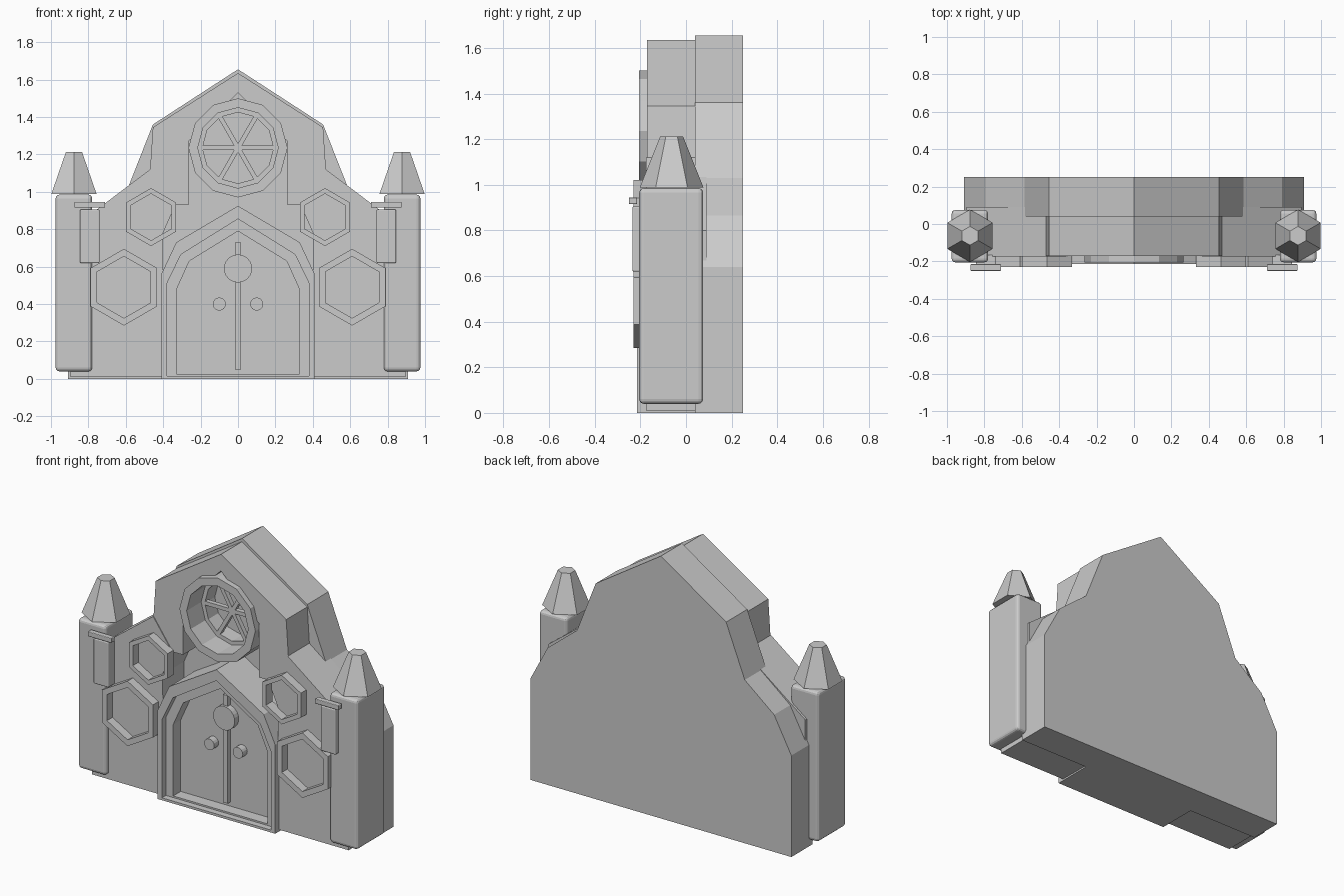
import bpy, bmesh, math

if "Cube" in bpy.data.objects:
    bpy.data.objects.remove(bpy.data.objects["Cube"])


def finish(name, bm):
    bmesh.ops.recalc_face_normals(bm, faces=bm.faces)
    me = bpy.data.meshes.new(name)
    bm.to_mesh(me)
    bm.free()
    ob = bpy.data.objects.new(name, me)
    bpy.context.collection.objects.link(ob)
    return ob


def sym(half):
    """Mirror a half profile listed from bottom to apex."""
    return half + [(-x, z) for x, z in reversed(half) if abs(x) > 1e-6]


def ngon(n, r, cx, cz):
    return [(cx + r * math.sin(math.tau * i / n), cz + r * math.cos(math.tau * i / n)) for i in range(n)]


def prism(name, pts, y0, y1):
    bm = bmesh.new()
    a = [bm.verts.new((x, y0, z)) for x, z in pts]
    b = [bm.verts.new((x, y1, z)) for x, z in pts]
    bm.faces.new(a)
    bm.faces.new(b)
    for i in range(len(a)):
        j = (i + 1) % len(a)
        bm.faces.new((a[i], a[j], b[j], b[i]))
    return finish(name, bm)


def frame(name, outer, inner, y0, y1):
    """Extruded ring between two outlines with equal point counts."""
    bm = bmesh.new()
    loops = [[bm.verts.new((x, y, z)) for x, z in p]
             for p, y in ((outer, y0), (inner, y0), (inner, y1), (outer, y1))]
    for k in range(4):
        a, b = loops[k], loops[(k + 1) % 4]
        for i in range(len(a)):
            j = (i + 1) % len(a)
            bm.faces.new((a[i], a[j], b[j], b[i]))
    return finish(name, bm)


def box(name, x0, x1, y0, y1, z0, z1, bevel=0):
    x0, x1 = min(x0, x1), max(x0, x1)
    ob = prism(name, [(x0, z0), (x1, z0), (x1, z1), (x0, z1)], y0, y1)
    if bevel:
        m = ob.modifiers.new("bevel", 'BEVEL')
        m.width, m.segments = bevel, 3
    return ob


# Back slab
prism("back_slab", sym([(.91, 0), (.91, .64), (.79, .865), (.585, 1.03), (.455, 1.36), (0, 1.655)]), .04, .25)

# Upper gable with open pointed arch
outer = [(.34, .93), (.47, 1.12), (.455, 1.345), (0, 1.635)]
inner = [(-.265, .93), (-.265, 1.27), (0, 1.53), (.265, 1.27), (.265, .93)]
prism("upper_gable", sym(outer) + inner, -.17, .05)

# Round window: outer ring, inner rim, spokes
C = 1.235
frame("window_ring", ngon(12, .265, 0, C), ngon(12, .215, 0, C), -.205, .045)
frame("window_rim", ngon(12, .216, 0, C), ngon(12, .19, 0, C), -.06, .045)
for k in range(3):
    a = math.radians(60 * k)
    c, s = math.cos(a), math.sin(a)
    pts = [(u * c - v * s, C + u * s + v * c)
           for u, v in ((-.2, -.012), (.2, -.012), (.2, .012), (-.2, .012))]
    prism("window_spoke", pts, -.06, -.03)

# Doorway: outer arch, stepped inner arch, door panel
arch0 = sym([(.41, 0), (.41, .56), (.33, .73), (0, .925)])
arch1 = sym([(.38, .015), (.38, .51), (.305, .665), (0, .855)])
arch2 = sym([(.33, .025), (.33, .475), (.26, .63), (0, .79)])
frame("door_arch", arch0, arch1, -.215, .045)
frame("door_inner_arch", arch1, arch2, -.175, .04)
prism("door_panel", arch2, -.10, .045)
box("door_bar", -.016, .016, -.125, -.09, .05, .73)
prism("door_disc", ngon(24, .075, 0, .59), -.14, -.09)

for s in (-1, 1):
    # Door knob
    prism("door_knob", ngon(16, .035, s * .1, .4), -.145, -.09)
    # Side wall
    wall = [(.39, .01), (.895, .01), (.895, .80), (.47, 1.12), (.335, .93), (.405, .77)]
    prism("side_wall", [(s * x, z) for x, z in wall], -.175, .09)
    # Hexagonal windows
    frame("large_hex_window", ngon(6, .205, s * .61, .49), ngon(6, .165, s * .61, .49), -.23, -.165)
    frame("small_hex_window", ngon(6, .155, s * .465, .865), ngon(6, .125, s * .465, .865), -.23, -.165)
    # Corner tower
    box("tower", s * .78, s * .975, -.205, .075, .04, .985, .02)
    # Tower roof
    bm = bmesh.new()
    bmesh.ops.create_cone(bm, cap_ends=True, segments=6, radius1=.14, radius2=.05, depth=.225)
    roof = finish("tower_roof", bm)
    roof.location = (s * .877, -.063, 1.1)
    # Banner and its rail
    box("banner", s * .74, s * .845, -.235, -.165, .62, .905, .006)
    box("banner_rail", s * .71, s * .875, -.25, -.215, .915, .945, .004)
